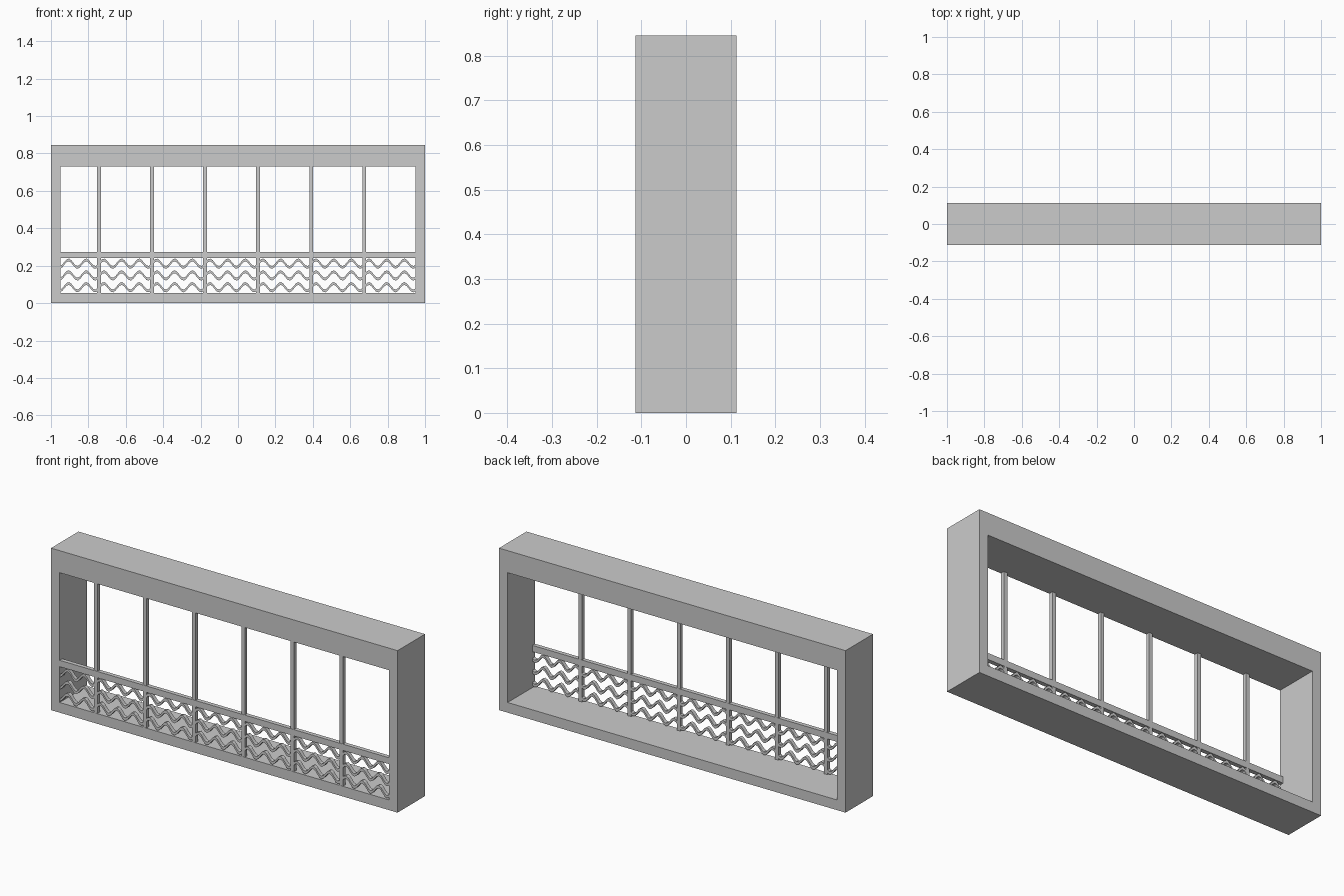
import bpy, math

if "Cube" in bpy.data.objects:
    bpy.data.objects.remove(bpy.data.objects["Cube"])

H, D, T = 0.845, 0.226, 0.05           # height, depth, side thickness
Z0, Z1 = 0.053, 0.73                   # opening bottom and top
XI = 1 - T
RY = -0.102                            # railing centre plane, near the front


def box(name, x0, x1, y0, y1, z0, z1):
    bpy.ops.mesh.primitive_cube_add(size=1, location=((x0+x1)/2, (y0+y1)/2, (z0+z1)/2))
    o = bpy.context.object
    o.name = name
    o.scale = (x1-x0, y1-y0, z1-z0)
    bpy.ops.object.transform_apply(location=False, rotation=False)
    return o


# Outer frame
box("bottom_beam", -1, 1, -D/2, D/2, 0, Z0)
box("top_beam", -1, 1, -D/2, D/2, Z1, H)
for s, n in ((-1, "left"), (1, "right")):
    c = s * (1 - T/2)
    box(n + "_jamb", c - T/2, c + T/2, -D/2, D/2, Z0, Z1)

# Handrail and balusters
box("rail", -XI, XI, RY-0.011, RY+0.011, 0.24, 0.273)
for i in range(6):
    x = -0.743 + 0.2835 * i
    box("baluster", x-0.01, x+0.01, RY-0.01, RY+0.01, Z0, Z1)


# Wavy strips: rounded zigzag ribbons in three rows
def wave(name, zc, period=0.0945, amp=0.02, t=0.0075, d=0.01):
    n = round(2 * XI / period * 8)
    verts, faces = [], []
    for i in range(n + 1):
        x = -XI + 2 * XI * i / n
        z = zc + amp * math.cos(2 * math.pi * (x + 0.906) / period)
        for y, dz in ((-d, -t), (d, -t), (d, t), (-d, t)):
            verts.append((x, RY + y, min(max(z + dz, Z0 - 0.01), 0.25)))
    for i in range(n):
        a, b = 4 * i, 4 * i + 4
        for k in range(4):
            m = (k + 1) % 4
            faces.append((a + k, b + k, b + m, a + m))
    faces += [(0, 1, 2, 3), (4*n + 3, 4*n + 2, 4*n + 1, 4*n)]
    me = bpy.data.meshes.new(name)
    me.from_pydata(verts, [], faces)
    o = bpy.data.objects.new(name, me)
    bpy.context.collection.objects.link(o)


for r in range(3):
    wave("wave_strip", 0.085 + 0.063 * r)
